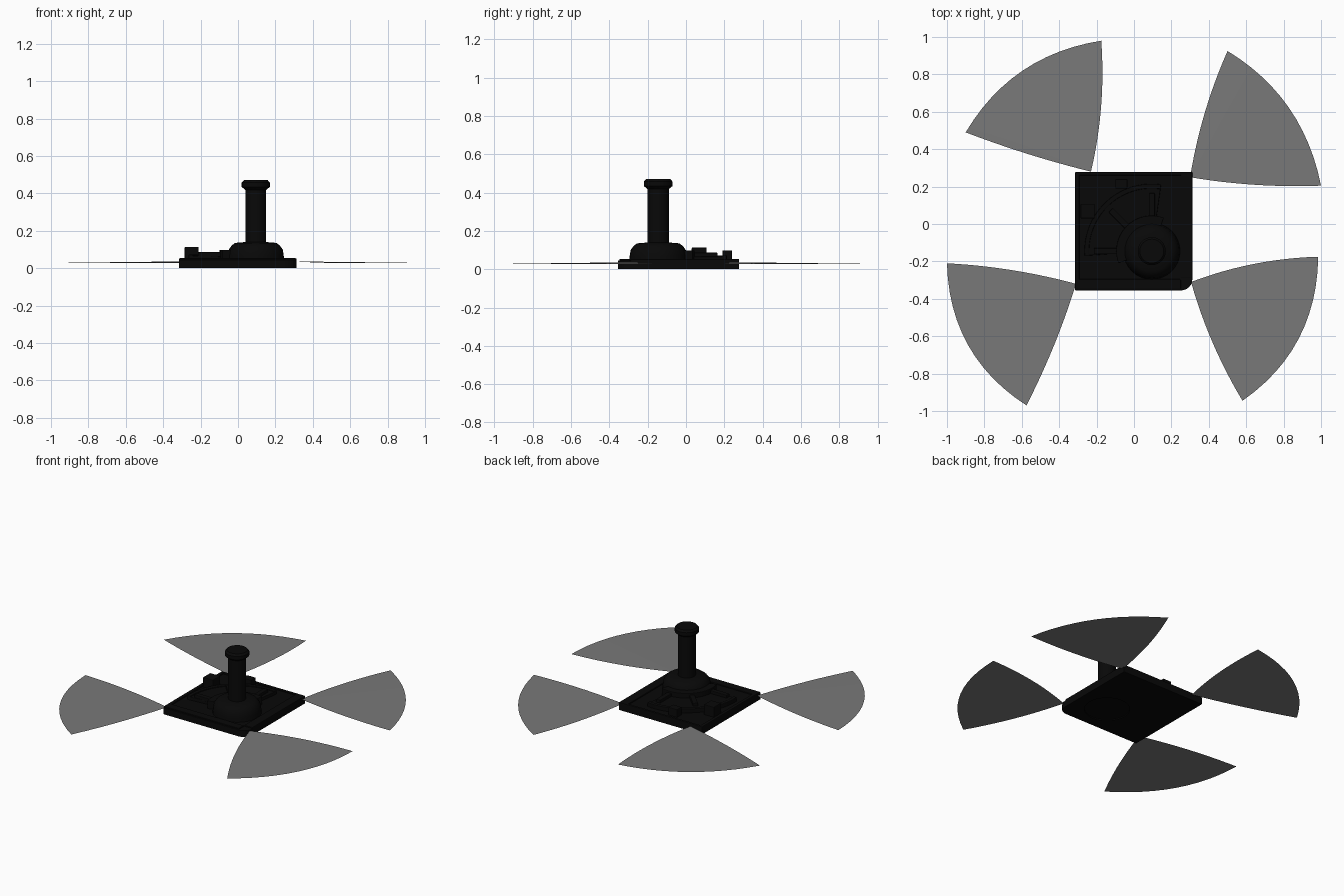
import bpy, bmesh
from math import cos, sin, pi, radians
from mathutils import Vector

if "Cube" in bpy.data.objects:
    bpy.data.objects.remove(bpy.data.objects["Cube"])

HUB = (0.095, -0.145)


def material(name, rgba):
    m = bpy.data.materials.new(name)
    m.diffuse_color = rgba
    m.use_nodes = True
    m.node_tree.nodes["Principled BSDF"].inputs["Base Color"].default_value = m.diffuse_color
    return m


BLACK = material("black_metal", (0.0025, 0.0025, 0.0025, 1))
GREY = material("smoky_grey", (0.19, 0.19, 0.19, 1))


def finish(bm, name, mat, smooth=False, bevel=0):
    bmesh.ops.recalc_face_normals(bm, faces=bm.faces[:])
    me = bpy.data.meshes.new(name)
    bm.to_mesh(me)
    bm.free()
    ob = bpy.data.objects.new(name, me)
    bpy.context.collection.objects.link(ob)
    me.materials.append(mat)
    if bevel:
        mod = ob.modifiers.new("bevel", "BEVEL")
        mod.width, mod.segments = bevel, 2
    if smooth:
        bpy.context.view_layer.objects.active = ob
        ob.select_set(True)
        bpy.ops.object.shade_smooth_by_angle(angle=radians(35))
        ob.select_set(False)
    return ob


def prism(name, pts, z0, z1, bevel=0):
    bm = bmesh.new()
    f = bm.faces.new([bm.verts.new((x, y, z0)) for x, y in pts])
    top = bmesh.ops.extrude_face_region(bm, geom=[f])["geom"]
    bmesh.ops.translate(bm, vec=(0, 0, z1 - z0),
                        verts=[v for v in top if isinstance(v, bmesh.types.BMVert)])
    return finish(bm, name, BLACK, bevel=bevel)


def box(name, x0, x1, y0, y1, z0, z1, bevel=0.004):
    return prism(name, [(x0, y0), (x1, y0), (x1, y1), (x0, y1)], z0, z1, bevel)


def lathe(name, profile, n=32):
    bm = bmesh.new()
    rings = [[bm.verts.new((HUB[0] + r * cos(2 * pi * i / n), HUB[1] + r * sin(2 * pi * i / n), z))
              for i in range(n)] for r, z in profile]
    for a, b in zip(rings, rings[1:]):
        for i in range(n):
            bm.faces.new((a[i], a[(i + 1) % n], b[(i + 1) % n], b[i]))
    bm.faces.new(rings[0])
    bm.faces.new(rings[-1])
    return finish(bm, name, BLACK, smooth=True)


def polar(r, deg):
    return HUB[0] + r * cos(radians(deg)), HUB[1] + r * sin(radians(deg))


def sector(name, r0, r1, a0, a1, z0, z1, bevel=0.004):
    n = 20
    angs = [a0 + (a1 - a0) * i / n for i in range(n + 1)]
    return prism(name, [polar(r1, a) for a in angs] + [polar(r0, a) for a in reversed(angs)],
                 z0, z1, bevel)


# Base plate with one rounded corner, and raised rim strips
corner = [(0.252 + 0.06 * cos(radians(a)), -0.295 + 0.06 * sin(radians(a))) for a in range(-90, 1, 15)]
base = prism("base_plate", [(-0.315, -0.355)] + corner + [(0.312, 0.277), (-0.315, 0.277)], 0, 0.045, 0.003)
box("rim_left", -0.315, -0.292, -0.345, 0.277, 0.038, 0.053)
box("rim_back", -0.315, 0.312, 0.26, 0.277, 0.038, 0.053)
box("rim_right", 0.25, 0.312, -0.29, 0.277, 0.038, 0.053)
box("rim_front", -0.315, 0.25, -0.348, -0.295, 0.038, 0.053)

# Fan-shaped housing around the hub with its border and radial ribs
sector("fan_housing", 0.10, 0.35, 82, 184, 0.04, 0.066)
sector("fan_border", 0.335, 0.36, 82, 184, 0.04, 0.072)
sector("fan_inner_step", 0.10, 0.19, 70, 200, 0.04, 0.098)
for i, a in enumerate((90, 135, 180)):
    w = 0.016
    d, s = Vector((cos(radians(a)), sin(radians(a)))), Vector((-sin(radians(a)), cos(radians(a))))
    c = Vector(HUB)
    prism(f"fan_rib_{i + 1}", [tuple(c + d * r + s * k) for r, k in
                               ((0.18, -w), (0.31, -w), (0.31, w), (0.18, w))], 0.06, 0.086, 0.004)

# Raised blocks
box("left_block", -0.285, -0.21, 0.03, 0.108, 0.04, 0.113)
box("back_block", -0.10, -0.035, 0.19, 0.24, 0.04, 0.098)

# Central hub, post and cap
lathe("hub_dome", [(0.152, 0.04), (0.149, 0.07), (0.144, 0.10), (0.128, 0.122),
                   (0.11, 0.135), (0.05, 0.14)])
lathe("post", [(0.055, 0.13), (0.055, 0.43)])
lathe("post_cap", [(0.055, 0.418), (0.075, 0.434), (0.075, 0.457), (0.064, 0.47)])

# Shallow round recess in the underside
cut = lathe("recess_cutter", [(0.14, -0.02), (0.14, 0.006)])
cut.hide_render = True
cut.hide_viewport = True
boolean = base.modifiers.new("recess", "BOOLEAN")
boolean.object, boolean.operation = cut, "DIFFERENCE"


# Thin fan blades at the four corners, traced by three smooth edges
def curve3(a, m, b, n=12):
    # quadratic curve through a, m and b
    a, m, b = Vector(a), Vector(m), Vector(b)
    t = (m - a).length / ((m - a).length + (b - m).length)
    c = (m - a * (1 - t) ** 2 - b * t * t) / (2 * t * (1 - t))
    return [a * (1 - u) ** 2 + c * 2 * u * (1 - u) + b * u * u for u in (i / n for i in range(n + 1))]


def blade(name, tip, mid1, end1, arc, end2, mid2, n=12):
    e1, e2, outer = curve3(tip, mid1, end1, n), curve3(tip, mid2, end2, n), curve3(end1, arc, end2, n)
    bm = bmesh.new()
    t, o1, o2 = Vector(tip), Vector(end1), Vector(end2)

    def vert(p):
        return bm.verts.new((p.x, p.y, 0.036 - 0.012 * (p - t).length))

    rows = []
    for i in range(1, n + 1):
        u = i / n
        rows.append([vert(e1[i].lerp(e2[i], j / n) + (outer[j] - o1.lerp(o2, j / n)) * u * u)
                     for j in range(n + 1)])
    apex = vert(t)
    for j in range(n):
        bm.faces.new((apex, rows[0][j], rows[0][j + 1]))
        for a, b in zip(rows, rows[1:]):
            bm.faces.new((a[j], b[j], b[j + 1], a[j + 1]))
    ob = finish(bm, name, GREY, smooth=True)
    if ob.data.polygons[0].normal.z < 0:
        ob.data.flip_normals()


blade("blade_back_right", (0.30, 0.25), (0.60, 0.213), (1.0, 0.205), (0.80, 0.66), (0.50, 0.925), (0.38, 0.60))
blade("blade_back_left", (-0.23, 0.28), (-0.18, 0.58), (-0.175, 0.98), (-0.61, 0.81), (-0.90, 0.49), (-0.56, 0.372))
blade("blade_front_left", (-0.31, -0.32), (-0.62, -0.252), (-1.0, -0.21), (-0.88, -0.66), (-0.575, -0.97), (-0.42, -0.63))
blade("blade_front_right", (0.305, -0.31), (0.41, -0.61), (0.58, -0.945), (0.86, -0.65), (0.985, -0.175), (0.60, -0.222))
